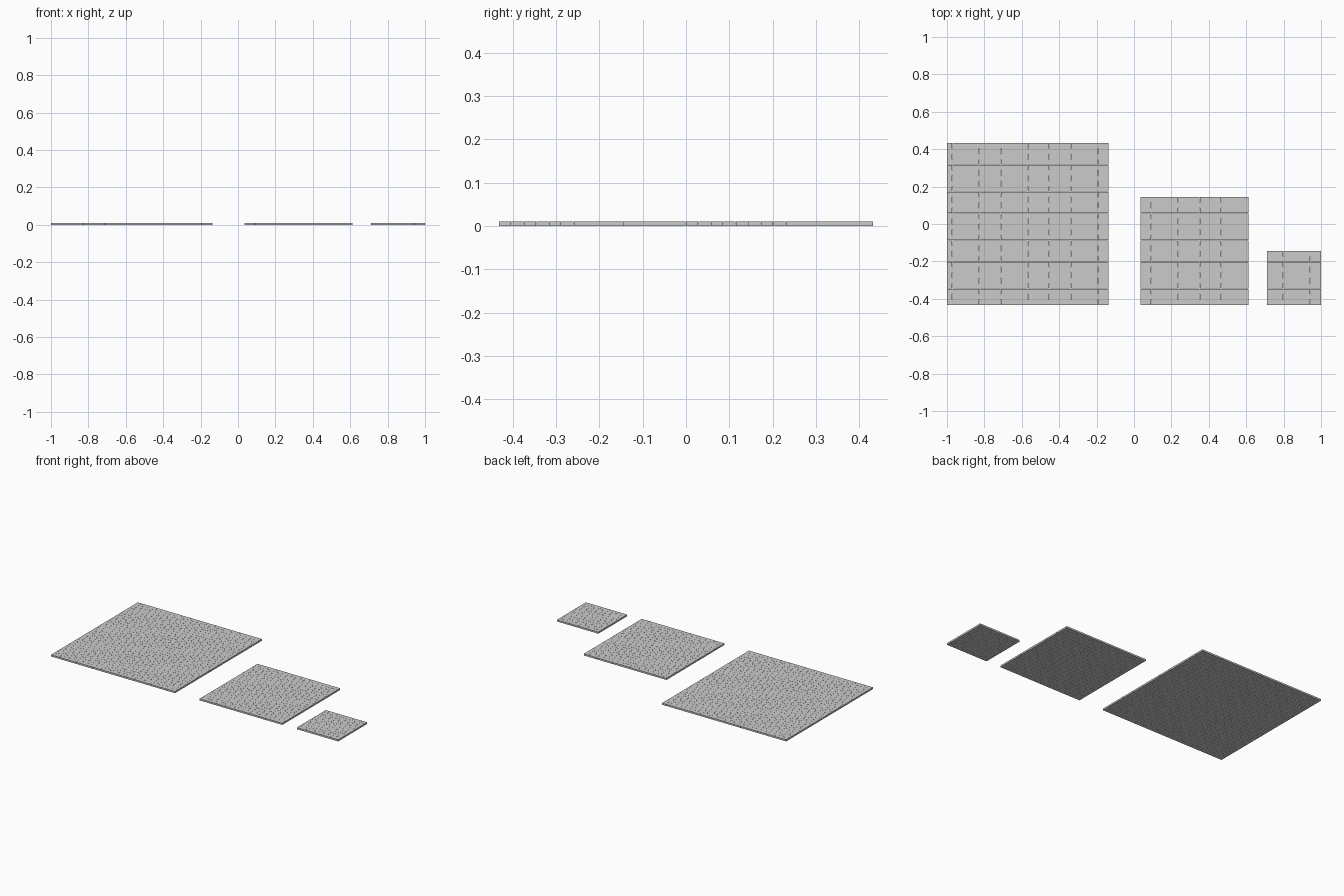
import bpy, bmesh
from mathutils import Matrix

if "Cube" in bpy.data.objects:
    bpy.data.objects.remove(bpy.data.objects["Cube"])

ROW = 0.0288      # plank row width
LENGTH = 0.0576   # plank length
H = 0.0105        # slab thickness
GAP = 0.0006      # joint between planks


def add_box(bm, x0, x1, y0, y1):
    m = Matrix.Translation(((x0 + x1) / 2, (y0 + y1) / 2, H / 2))
    m = m @ Matrix.Diagonal((x1 - x0, y1 - y0, H, 1))
    bmesh.ops.create_cube(bm, size=1, matrix=m)


def floor_panel(name, x_left, rows):
    """Square panel of staggered planks running along x."""
    bm = bmesh.new()
    size = rows * ROW
    for r in range(rows):
        y0 = -0.432 + r * ROW
        y1 = y0 + ROW - (GAP if r < rows - 1 else 0)
        start = -LENGTH / 2 if r % 2 else 0
        while start < size - 1e-5:
            a, b = max(start, 0), min(start + LENGTH, size)
            end = b - (GAP if b < size - 1e-5 else 0)
            add_box(bm, x_left + a, x_left + end, y0, y1)
            start += LENGTH
    mesh = bpy.data.meshes.new(name)
    bm.to_mesh(mesh)
    bm.free()
    obj = bpy.data.objects.new(name, mesh)
    bpy.context.collection.objects.link(obj)


# Large, medium and small floor panels
floor_panel("large_floor_panel", -1.0, 30)
floor_panel("medium_floor_panel", 0.035, 20)
floor_panel("small_floor_panel", 0.712, 10)
